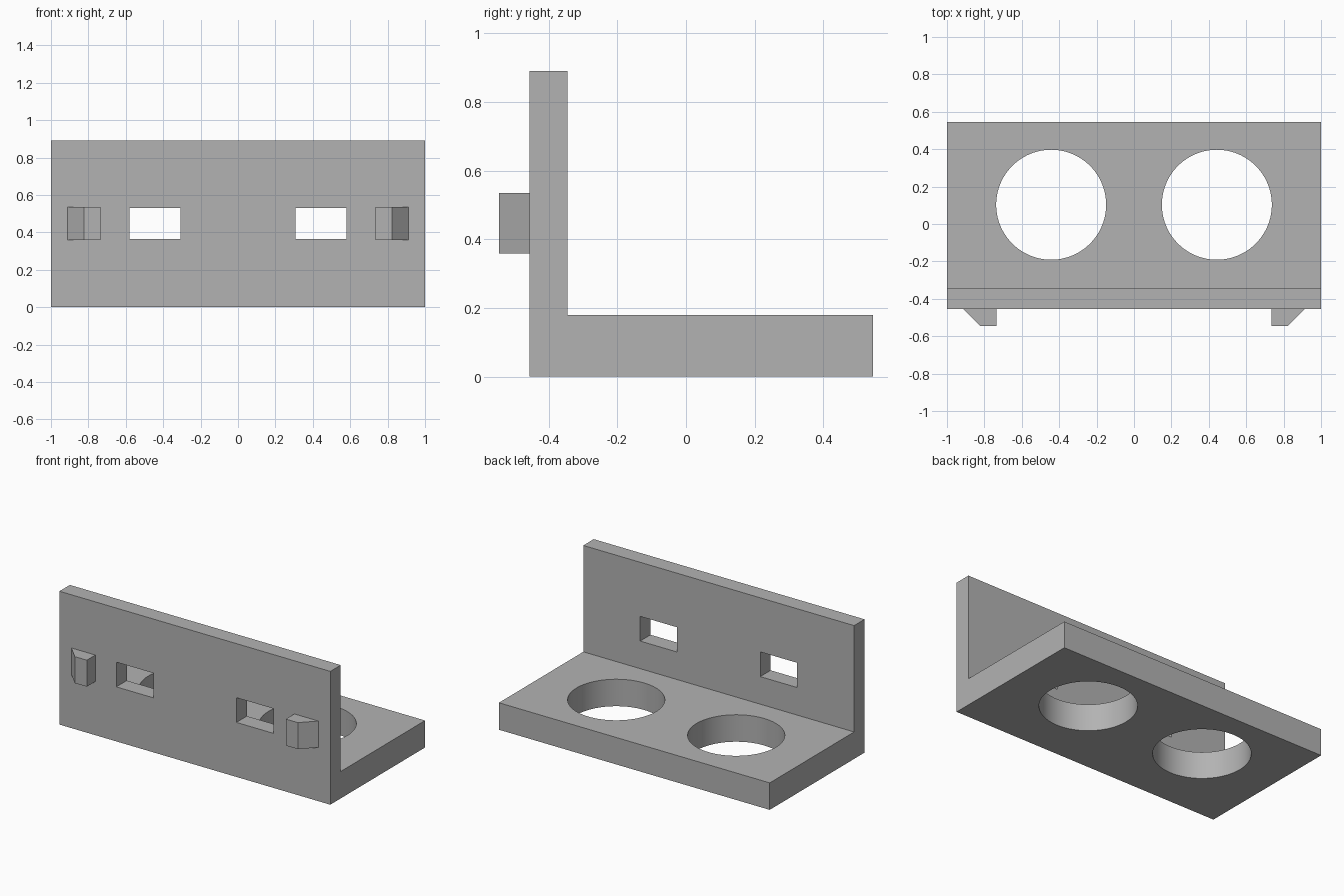
import bpy
import bmesh
import math
from mathutils import Vector

cube = bpy.data.objects.get("Cube")
if cube:
    bpy.data.objects.remove(cube, do_unlink=True)

grey = bpy.data.materials.new("plain grey")
grey.use_nodes = True
colour = (0.45, 0.45, 0.45, 1)
grey.diffuse_color = colour
grey.node_tree.nodes["Principled BSDF"].inputs["Base Color"].default_value = colour


def prism(name, points, offset):
    """Extrude a flat outline along an offset into a solid."""
    bm = bmesh.new()
    face = bm.faces.new([bm.verts.new(p) for p in points])
    new = bmesh.ops.extrude_face_region(bm, geom=[face])["geom"]
    verts = [v for v in new if isinstance(v, bmesh.types.BMVert)]
    bmesh.ops.translate(bm, verts=verts, vec=Vector(offset))
    bmesh.ops.recalc_face_normals(bm, faces=bm.faces)
    mesh = bpy.data.meshes.new(name)
    bm.to_mesh(mesh)
    bm.free()
    mesh.materials.append(grey)
    obj = bpy.data.objects.new(name, mesh)
    bpy.context.collection.objects.link(obj)
    return obj


def cut(target, cutter):
    """Subtract a cutter, then discard it."""
    cutter.hide_render = True
    mod = target.modifiers.new("cut", "BOOLEAN")
    mod.operation = "DIFFERENCE"
    mod.solver = "EXACT"
    mod.object = cutter
    bpy.ops.object.select_all(action="DESELECT")
    bpy.context.view_layer.objects.active = target
    target.select_set(True)
    bpy.ops.object.modifier_apply(modifier=mod.name)
    bpy.data.objects.remove(cutter, do_unlink=True)


# L-shaped bracket: base shelf and upright wall
FRONT, WALL_BACK, BACK = -0.455, -0.345, 0.545
TOP, SHELF = 0.89, 0.18
section = [(FRONT, 0), (BACK, 0), (BACK, SHELF),
           (WALL_BACK, SHELF), (WALL_BACK, TOP), (FRONT, TOP)]
bracket = prism("bracket", [(-1, y, z) for y, z in section], (2, 0, 0))

for side, label in ((-1, "right"), (1, "left")):
    # Round hole through the shelf
    ring = [2 * math.pi * i / 96 for i in range(96)]
    circle = [(side * 0.443 + 0.294 * math.cos(a), 0.103 + 0.294 * math.sin(a), -0.1)
              for a in ring]
    cut(bracket, prism("hole_cutter", circle, (0, 0, 0.4)))

    # Rectangular slot through the wall
    slot = [(0.307, 0.364), (0.58, 0.364), (0.58, 0.529), (0.307, 0.529)]
    cut(bracket, prism("slot_cutter", [(side * x, -0.6, z) for x, z in slot], (0, 0.4, 0)))

    # Wedge clip on the front, sloping outward
    wedge = [(0.735, FRONT), (0.735, -0.545), (0.823, -0.545), (0.912, FRONT)]
    prism(label + "_clip", [(side * x, y, 0.358) for x, y in wedge], (0, 0, 0.177))

bpy.context.view_layer.objects.active = bracket
bracket.select_set(True)
bpy.ops.object.shade_smooth_by_angle(angle=math.radians(30))
